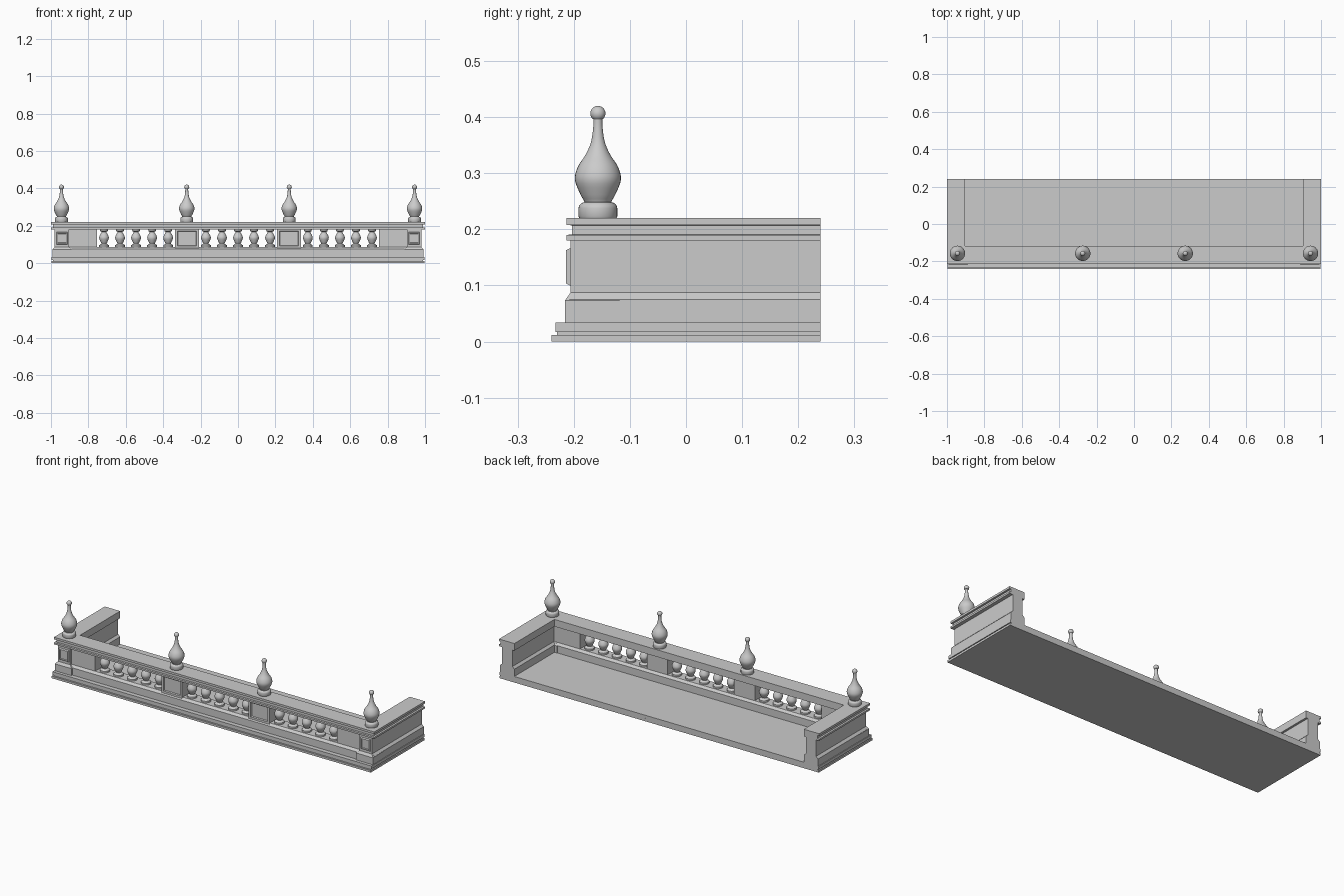
import bpy, bmesh, math

if "Cube" in bpy.data.objects:
    bpy.data.objects.remove(bpy.data.objects["Cube"])

BACK = 0.24


def finish(name, bm, smooth=False):
    bmesh.ops.recalc_face_normals(bm, faces=bm.faces[:])
    me = bpy.data.meshes.new(name)
    bm.to_mesh(me)
    bm.free()
    ob = bpy.data.objects.new(name, me)
    bpy.context.collection.objects.link(ob)
    if smooth:
        bpy.ops.object.select_all(action='DESELECT')
        ob.select_set(True)
        bpy.context.view_layer.objects.active = ob
        bpy.ops.object.shade_smooth_by_angle(angle=math.radians(40))
    return ob


def skin(bm, rings, closed):
    """Bridge rings of vertices; each ring is a closed loop, capped at both ends."""
    vs = [[bm.verts.new(p) for p in r] for r in rings]
    n = len(vs[0])
    for a, b in zip(vs, vs[1:]):
        for i in range(n):
            j = (i + 1) % n
            bm.faces.new((a[i], a[j], b[j], b[i]))
    if closed:
        bm.faces.new(vs[0])
        bm.faces.new(vs[-1])


def stack(name, levels, insets=()):
    """Stack of rectangles (x0, x1, y0, y1, z); optional (width, depth) insets on the front face."""
    bm = bmesh.new()
    skin(bm, [[(a, c, z), (b, c, z), (b, d, z), (a, d, z)] for a, b, c, d, z in levels], True)
    bmesh.ops.recalc_face_normals(bm, faces=bm.faces[:])
    if insets:
        front = [f for f in bm.faces if f.normal.y < -0.9]
        for width, depth in insets:
            bmesh.ops.inset_region(bm, faces=front, thickness=width, depth=depth)
    return finish(name, bm)


def box(name, x0, x1, y0, y1, z0, z1, insets=()):
    if x0 > x1:
        x0, x1 = x1, x0
    return stack(name, [(x0, x1, y0, y1, z0), (x0, x1, y0, y1, z1)], insets)


def u_sweep(name, profile, x, y):
    """Mitred U-shaped moulding; profile is (distance inward, z)."""
    bm = bmesh.new()
    rings = [[(-(x - d), BACK, z) for d, z in profile],
             [(-(x - d), -(y - d), z) for d, z in profile],
             [(x - d, -(y - d), z) for d, z in profile],
             [(x - d, BACK, z) for d, z in profile]]
    skin(bm, rings, True)
    return finish(name, bm)


def lathe(name, profile, x, y, seg=32):
    bm = bmesh.new()
    rings = [[(x + r * math.cos(2 * math.pi * i / seg), y + r * math.sin(2 * math.pi * i / seg), z)
              for i in range(seg)] for r, z in profile]
    skin(bm, rings, True)
    return finish(name, bm, True)


def smooth_profile(pts, steps=4):
    """Catmull-Rom curve through the profile points."""
    p = [pts[0]] + pts + [pts[-1]]
    out = []
    for a, b, c, d in zip(p, p[1:], p[2:], p[3:]):
        for s in range(steps):
            t = s / steps
            out.append(tuple(0.5 * (2 * b[k] + (c[k] - a[k]) * t
                       + (2 * a[k] - 5 * b[k] + 4 * c[k] - d[k]) * t * t
                       + (3 * b[k] - a[k] - 3 * c[k] + d[k]) * t ** 3) for k in (0, 1)))
    return out + [pts[-1]]


# floor slab with a stepped edge
stack("floor_slab", [(-0.997, 0.997, -y, BACK, z) for y, z in ((0.24, 0), (0.24, 0.012))]
      + [(-x, x, -y, BACK, z) for x, y, z in ((0.989, 0.23, 0.012), (0.989, 0.23, 0.017),
                                              (0.996, 0.233, 0.017), (0.996, 0.233, 0.034))])

# low wall with sloped shoulders
u_sweep("lower_wall", [(0, 0.034), (0, 0.075), (0.012, 0.087), (0.076, 0.087),
                       (0.088, 0.075), (0.088, 0.034)], 0.992, 0.208)

# top rail
u_sweep("top_rail", [(0, 0.18), (0, 0.19), (0.01, 0.191), (0.01, 0.207), (0, 0.208),
                     (0, 0.22), (0.096, 0.22), (0.096, 0.18)], 1.0, 0.213)

# finial and baluster outlines (radius, z)
finial = [(0.033, 0.22), (0.0345, 0.223), (0.0345, 0.238)] + smooth_profile(
    [(0.0335, 0.242), (0.029, 0.247), (0.024, 0.249), (0.031, 0.262), (0.041, 0.288), (0.036, 0.311),
     (0.022, 0.333), (0.0125, 0.355), (0.0085, 0.38), (0.008, 0.397)]) + [
    (0.0135 * math.cos(a), 0.4065 + 0.0135 * math.sin(a))
    for a in [math.radians(-45 + 15 * i) for i in range(9)]] + [(0.0005, 0.42)]
baluster = [(0.026, 0.086), (0.026, 0.096)] + smooth_profile(
    [(0.022, 0.099), (0.014, 0.105), (0.019, 0.115), (0.026, 0.134), (0.022, 0.15),
     (0.014, 0.163), (0.013, 0.168)]) + [(0.02, 0.171), (0.021, 0.181)]

for s, side in ((-1, "left"), (1, "right")):
    # upper side wall and solid front wall next to the corner
    box(side + "_side_wall", s * 0.98, s * 0.916, -0.196, BACK, 0.08, 0.185)
    box(side + "_front_wall", s * 0.93, s * 0.755, -0.196, -0.132, 0.08, 0.185)

    # corner pedestal with wider plinth and framed panel
    lv = []
    for xo, xi, yo, yi, z in ((0.993, 0.888, 0.216, 0.118, 0.03), (0.993, 0.888, 0.216, 0.118, 0.073),
                              (0.98, 0.904, 0.206, 0.13, 0.087), (0.98, 0.904, 0.206, 0.13, 0.185)):
        a, b = sorted((s * xo, s * xi))
        lv.append((a, b, -yo, -yi, z))
    stack(side + "_corner_pedestal", lv)
    box(side + "_corner_panel", s * 0.971, s * 0.911, -0.207, -0.2, 0.1, 0.166,
        ((0.005, 0.007), (0.006, 0), (0.003, -0.005)))

    # middle pedestal with sunken panel
    box(side + "_middle_pedestal", s * 0.208, s * 0.337, -0.202, -0.132, 0.08, 0.185,
        ((0.018, 0), (0.004, -0.007)))

    # finials
    for x, place in ((0.944, "corner"), (0.274, "middle")):
        lathe(side + "_" + place + "_finial", finial, s * x, -0.157)

# three groups of five balusters
for g, cx in enumerate((-0.545, 0, 0.545)):
    for i in range(5):
        lathe(f"baluster_{g * 5 + i + 1}", baluster, cx + (i - 2) * 0.0857, -0.164, 24)
